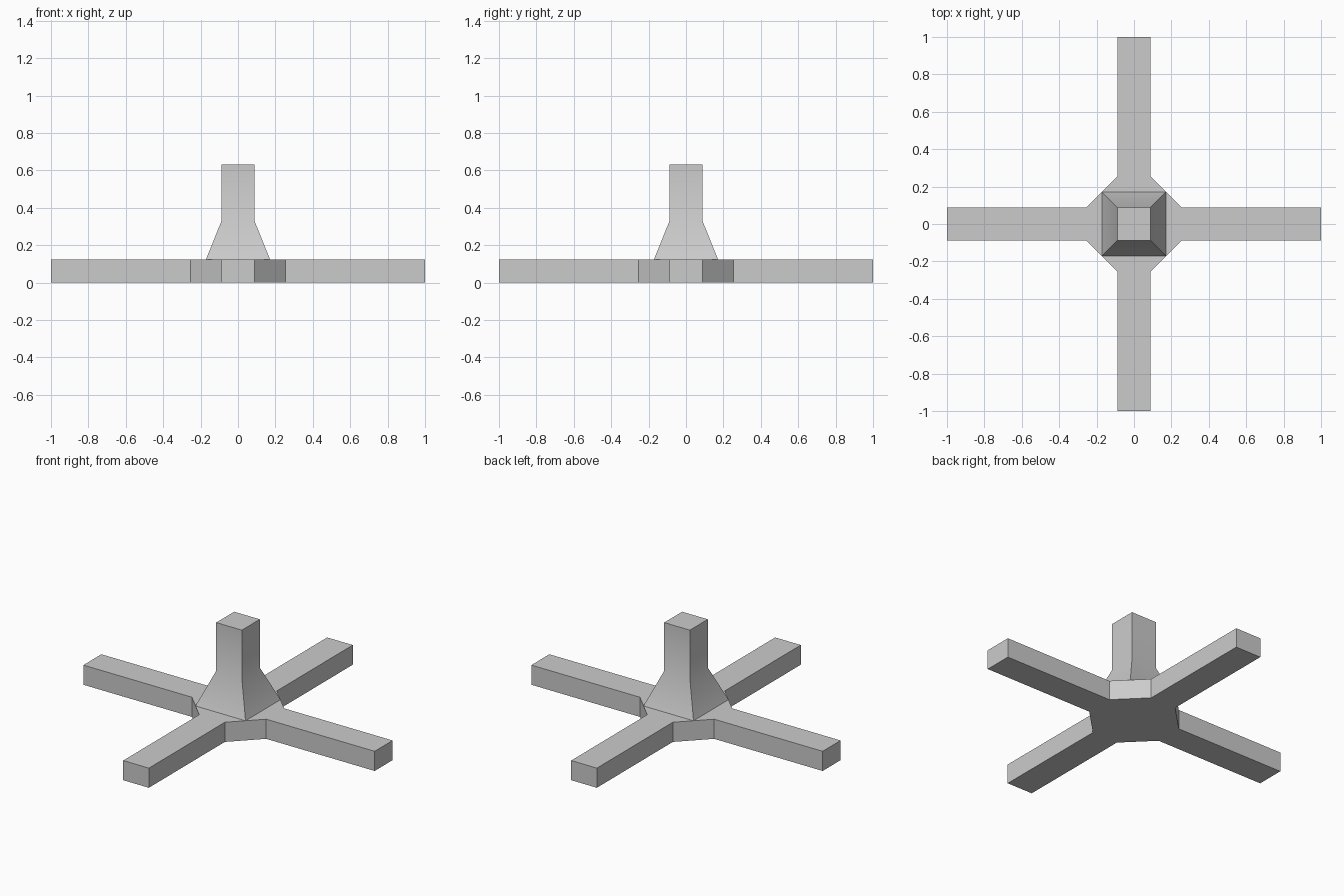
import bpy
import bmesh
from math import radians
from mathutils import Matrix

cube = bpy.data.objects.get("Cube")
if cube:
    bpy.data.objects.remove(cube)

HALF = 0.088      # half width of the legs and the column
FLARE = 0.172     # half width of the column's foot
CORNER = 0.255    # where the diagonal braces meet the legs
BASE_TOP = 0.122

grey = bpy.data.materials.new("plain grey")
grey.use_nodes = True
colour = (0.6, 0.6, 0.6, 1)
grey.diffuse_color = colour
grey.node_tree.nodes["Principled BSDF"].inputs["Base Color"].default_value = colour


def finish(name, bm):
    bmesh.ops.recalc_face_normals(bm, faces=bm.faces)
    mesh = bpy.data.meshes.new(name)
    bm.to_mesh(mesh)
    bm.free()
    mesh.materials.append(grey)
    obj = bpy.data.objects.new(name, mesh)
    bpy.context.collection.objects.link(obj)
    return obj


# Cross base: one arm outline turned four times, then extruded upward
bm = bmesh.new()
arm = [(CORNER, -HALF, 0), (1, -HALF, 0), (1, HALF, 0), (CORNER, HALF, 0)]
outline = []
for quarter in range(4):
    turn = Matrix.Rotation(radians(90 * quarter), 3, "Z")
    outline += [bm.verts.new(turn @ Matrix.Identity(3) @ v)
                for v in map(lambda p: Matrix.Translation(p).translation, arm)]
hub = [outline[i] for i in range(len(outline)) if i % 4 in (0, 3)]
faces = [bm.faces.new(hub)]
faces += [bm.faces.new(outline[i:i + 4]) for i in range(0, len(outline), 4)]
raised = bmesh.ops.extrude_face_region(bm, geom=faces, use_keep_orig=True)
bmesh.ops.translate(bm, vec=(0, 0, BASE_TOP),
                    verts=[g for g in raised["geom"] if isinstance(g, bmesh.types.BMVert)])
bmesh.ops.dissolve_limit(bm, angle_limit=radians(1), verts=bm.verts, edges=bm.edges)
finish("cross_base", bm)

# Column: square sections from the flared foot to the flat top
bm = bmesh.new()
rings = []
for half, z in [(FLARE, BASE_TOP), (HALF, 0.33), (HALF, 0.63)]:
    rings.append([bm.verts.new((sx * half, sy * half, z))
                  for sx, sy in [(-1, -1), (1, -1), (1, 1), (-1, 1)]])
for low, high in zip(rings, rings[1:]):
    for i in range(4):
        j = (i + 1) % 4
        bm.faces.new((low[i], low[j], high[j], high[i]))
bm.faces.new(rings[0][::-1])
bm.faces.new(rings[-1])
column = finish("flared_column", bm)

bpy.ops.object.select_all(action="DESELECT")
column.select_set(True)
bpy.context.view_layer.objects.active = column
bpy.ops.object.shade_smooth_by_angle(angle=radians(30))
